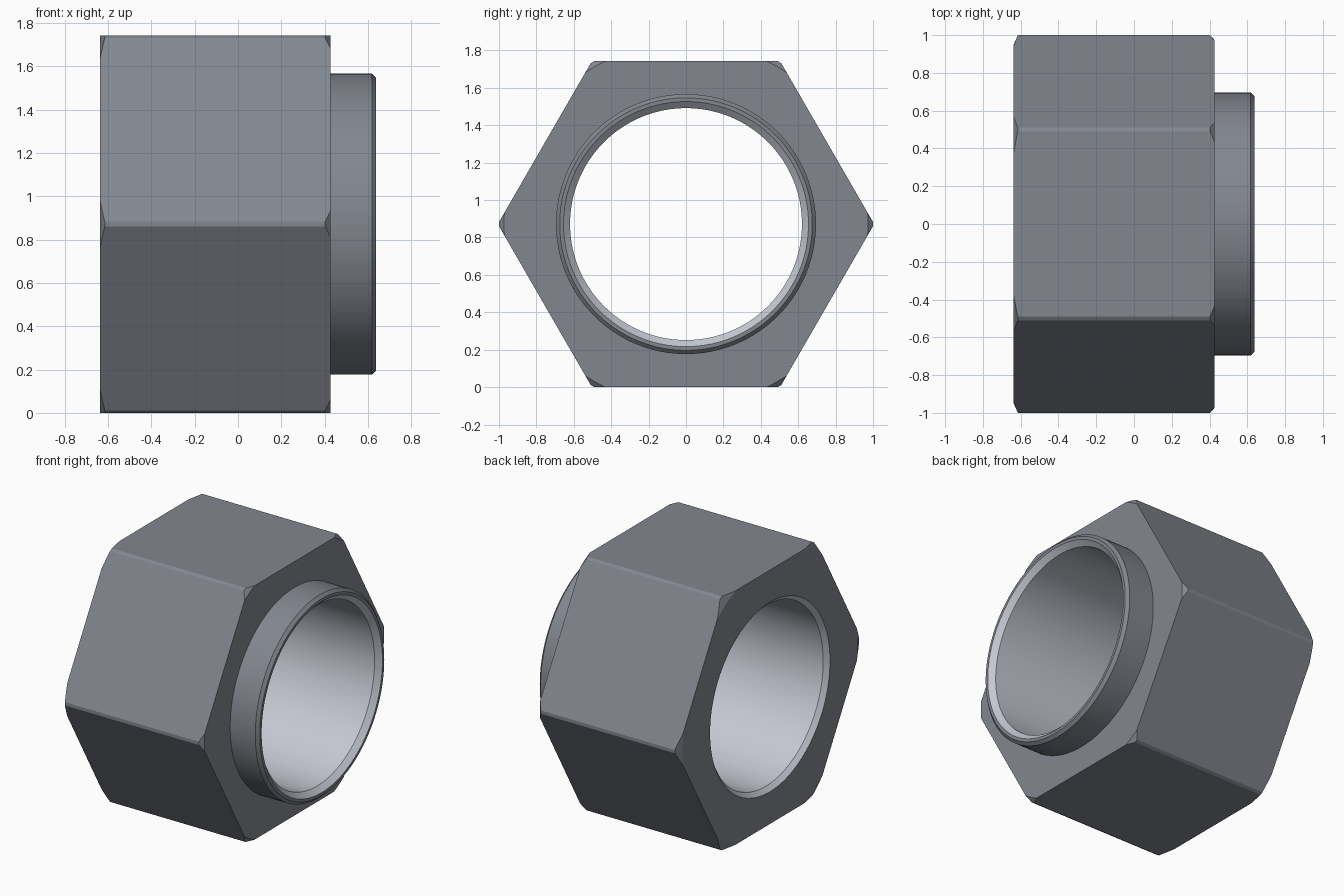
import bpy, bmesh, math

if "Cube" in bpy.data.objects:
    bpy.data.objects.remove(bpy.data.objects["Cube"])

CENTER_Z = 0.8715   # half the width across flats
SEGMENTS = 144


def make_material(name, color):
    mat = bpy.data.materials.new(name)
    mat.diffuse_color = (*color, 1.0)
    mat.use_nodes = True
    mat.node_tree.nodes["Principled BSDF"].inputs["Base Color"].default_value = mat.diffuse_color
    return mat


def make_object(name, bm):
    mesh = bpy.data.meshes.new(name)
    bmesh.ops.recalc_face_normals(bm, faces=bm.faces)
    bm.to_mesh(mesh)
    bm.free()
    obj = bpy.data.objects.new(name, mesh)
    bpy.context.collection.objects.link(obj)
    return obj


def lathe(name, profile):
    """Revolve a closed (x, radius) profile around the x axis."""
    bm = bmesh.new()
    rings = []
    for i in range(SEGMENTS):
        a = 2 * math.pi * i / SEGMENTS
        rings.append([bm.verts.new((x, r * math.cos(a), CENTER_Z + r * math.sin(a)))
                      for x, r in profile])
    n = len(profile)
    for i in range(SEGMENTS):
        p, q = rings[i], rings[(i + 1) % SEGMENTS]
        for k in range(n):
            m = (k + 1) % n
            bm.faces.new((p[k], p[m], q[m], q[k]))
    return make_object(name, bm)


# Turned blank: corner chamfers, collar and chamfered bore
nut = lathe("hex_nut", [
    (-0.638, 0.65), (-0.638, 0.947), (-0.615, 1.0),
    (0.402, 1.0), (0.427, 0.973),
    (0.427, 0.695), (0.618, 0.695), (0.638, 0.675),
    (0.638, 0.655), (0.603, 0.62), (-0.608, 0.62),
])

# Hexagonal prism that trims the blank to its six flats
bm = bmesh.new()
hex_radius = CENTER_Z / math.cos(math.pi / 6)
corners = [bm.verts.new((-1, hex_radius * math.cos(i * math.pi / 3),
                         CENTER_Z + hex_radius * math.sin(i * math.pi / 3)))
           for i in range(6)]
base = bm.faces.new(corners)
top = bmesh.ops.extrude_face_region(bm, geom=[base])["geom"]
bmesh.ops.translate(bm, vec=(2, 0, 0),
                    verts=[v for v in top if isinstance(v, bmesh.types.BMVert)])
hex_cutter = make_object("hex_cutter", bm)
hex_cutter.hide_render = True

# Keep only the overlap of blank and prism
trim = nut.modifiers.new("hex_trim", 'BOOLEAN')
trim.operation = 'INTERSECT'
trim.solver = 'EXACT'
trim.object = hex_cutter
bpy.context.view_layer.objects.active = nut
nut.select_set(True)
bpy.ops.object.modifier_apply(modifier=trim.name)
bpy.data.objects.remove(hex_cutter)
bpy.ops.object.shade_smooth_by_angle(angle=math.radians(20))

# Dark outer steel, brighter machined bore (faces that look toward the axis)
nut.data.materials.clear()
nut.data.materials.append(make_material("dark_steel", (0.225, 0.24, 0.275)))
nut.data.materials.append(make_material("bright_bore", (0.56, 0.58, 0.65)))
for face in nut.data.polygons:
    c, n = face.center, face.normal
    inward = c.y * n.y + (c.z - CENTER_Z) * n.z
    face.material_index = 1 if inward < -0.1 else 0
